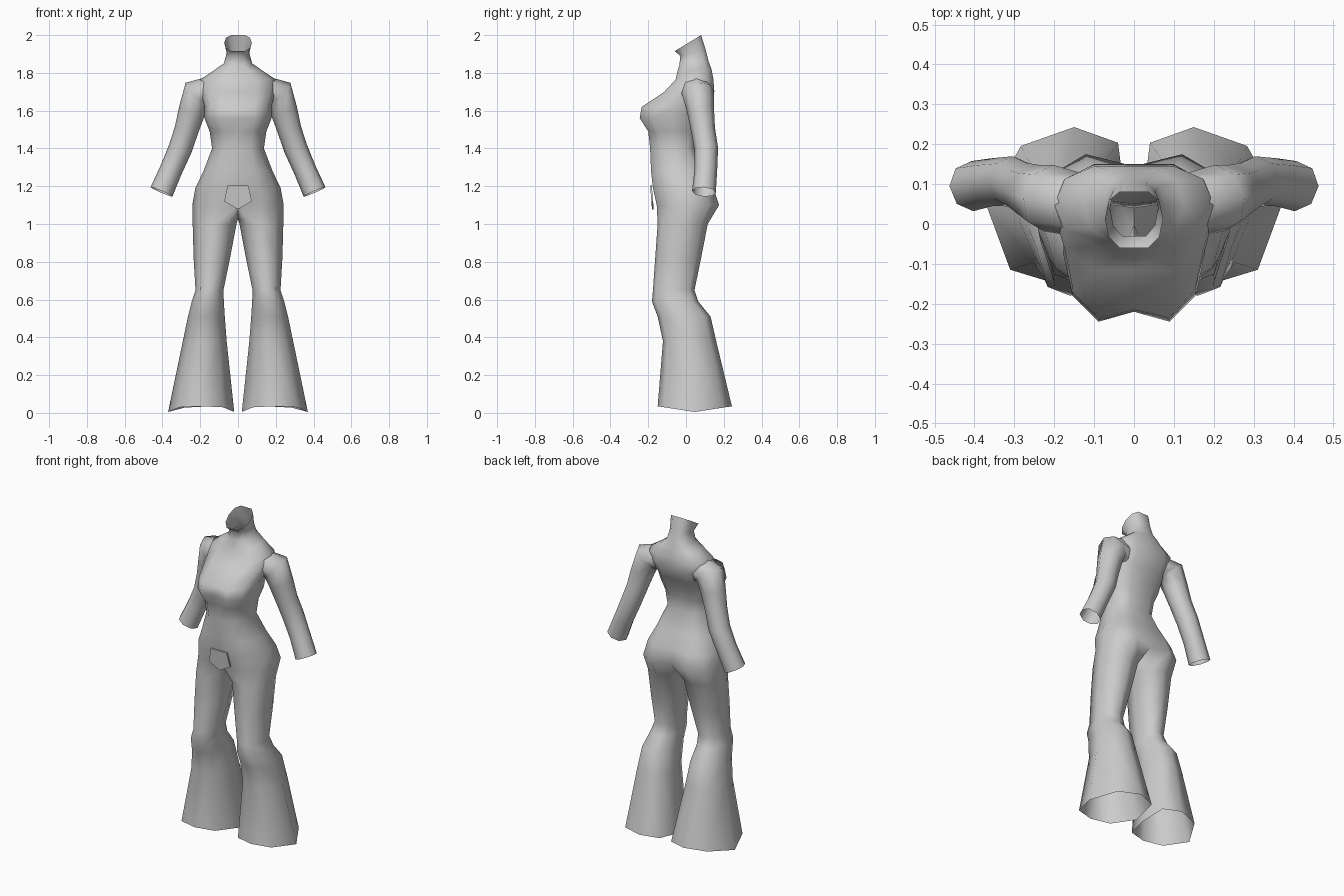
import bpy, bmesh, math
from mathutils import Vector

cube = bpy.data.objects.get("Cube")
if cube:
    bpy.data.objects.remove(cube)

# One plain cloth colour
GREY = (0.6, 0.6, 0.6, 1)
cloth = bpy.data.materials.new("cloth_grey")
cloth.use_nodes = True
cloth.diffuse_color = GREY
cloth.node_tree.nodes["Principled BSDF"].inputs["Base Color"].default_value = GREY


def finish(bm, name, angle):
    bmesh.ops.recalc_face_normals(bm, faces=bm.faces)
    mesh = bpy.data.meshes.new(name)
    bm.to_mesh(mesh)
    bm.free()
    mesh.materials.append(cloth)
    obj = bpy.data.objects.new(name, mesh)
    bpy.context.collection.objects.link(obj)
    bpy.ops.object.select_all(action='DESELECT')
    obj.select_set(True)
    bpy.context.view_layer.objects.active = obj
    bpy.ops.object.shade_smooth_by_angle(angle=math.radians(angle))
    return obj


def bridge(bm, a, b):
    n = len(a)
    for i in range(n):
        j = (i + 1) % n
        bm.faces.new((a[i], a[j], b[j], b[i]))


# Half section from front centre round the side to back centre: across, depth
HALF = [(0, 0), (.5, 0), (.87, .2), (1, .52), (.87, .84), (.5, 1), (0, 1)]
# Leg section in the same order, closed by an inner point
LEG = [(.17, .09), (.5, 0), (.83, .09), (1, .5), (.85, .88), (.5, 1), (.16, .9), (0, .5)]

# height, half width, front, back, front cleft, back cleft, rise to the back
TORSO = [
    (1.10, .242, -.155, .175, 0, .03, 0),
    (1.19, .226, -.175, .145, 0, .015, 0),
    (1.28, .183, -.185, .10, 0, .01, 0),
    (1.40, .137, -.19, .05, 0, .01, 0),
    (1.49, .15, -.20, .06, .01, .01, 0),
    (1.56, .178, -.245, .085, .025, .01, 0),
    (1.62, .176, -.235, .115, .02, .01, 0),
    (1.70, .20, -.115, .15, 0, 0, 0),
    (1.765, .20, -.055, .145, 0, 0, 0),
    (1.81, .125, -.045, .135, 0, 0, .01),
    (1.84, .075, -.035, .12, 0, 0, .02),
    (1.89, .06, -.03, .105, 0, 0, .03),
    (1.915, .073, -.06, .08, 0, 0, .085),
]

# height, inner, outer, front, back, inward shift of the back
LEGS = [
    (1.0, .008, .24, -.15, .115, 0),
    (.82, .042, .235, -.163, .08, 0),
    (.65, .077, .225, -.175, .045, 0),
    (.59, .075, .245, -.18, .065, 0),
    (.51, .07, .265, -.15, .13, 0),
    (.38, .06, .292, -.122, .16, .01),
    (.005, .02, .37, -.15, .243, .045),
]

# Torso and trousers as one open skin
bm = bmesh.new()
rings = []
for z, w, front, back, cleft, seat, rise in TORSO:
    half = []
    for i, (u, v) in enumerate(HALF):
        y = front + (back - front) * v
        if i == 0:
            y += cleft
        if i == 6:
            y -= seat
        half.append((u * w, y, z + rise * v))
    points = half + [(-x, y, h) for x, y, h in half[5:0:-1]]
    rings.append([bm.verts.new(p) for p in points])
for a, b in zip(rings, rings[1:]):
    bridge(bm, a, b)

crotch = bm.verts.new((0, 0, 1.025))
hip = rings[0]
for side in (1, -1):
    start = hip[:7] if side == 1 else [hip[0]] + hip[:5:-1]
    last = start + [crotch]
    for z, inner, outer, front, back, shift in LEGS:
        ring = []
        for u, v in LEG:
            x = inner + (outer - inner) * u - shift * max(0, v - .5) * 2
            lift = .03 * abs(v - .5) * 2 if z < .1 else 0
            ring.append(bm.verts.new((side * x, front + (back - front) * v, z + lift)))
        bridge(bm, last, ring)
        last = ring
finish(bm, "torso_and_flared_trousers", 75)

# Sleeves: centre point and radius along the arm
ARM = [
    ((.15, .05, 1.70), .08),
    ((.215, .065, 1.69), .085),
    ((.243, .077, 1.60), .072),
    ((.272, .09, 1.50), .064),
    ((.305, .107, 1.40), .063),
    ((.355, .105, 1.285), .06),
    ((.405, .095, 1.17), .063),
]
for side, label in ((1, "left"), (-1, "right")):
    bm = bmesh.new()
    centres = [Vector(p) for p, r in ARM]
    last = None
    for i, (p, r) in enumerate(ARM):
        ahead = centres[min(i + 1, len(ARM) - 1)]
        along = (ahead - centres[max(i - 1, 0)]).normalized()
        out = Vector((0, 1, 0)).cross(along).normalized()
        across = along.cross(out)
        ring = []
        for k in range(8):
            t = math.tau * k / 8
            q = centres[i] + (out * math.cos(t) + across * math.sin(t)) * r
            ring.append(bm.verts.new((side * q.x, q.y, q.z)))
        if last:
            bridge(bm, last, ring)
        last = ring
    finish(bm, label + "_sleeve", 75)

# Five-sided belt plate
bm = bmesh.new()
outline = [(-.055, 1.205), (.055, 1.205), (.073, 1.12), (0, 1.078), (-.073, 1.12)]
face = bm.faces.new([bm.verts.new((x, -.19 + (1.205 - z) * .08, z)) for x, z in outline])
rim = bmesh.ops.extrude_face_region(bm, geom=[face])
for v in rim["geom"]:
    if isinstance(v, bmesh.types.BMVert):
        v.co.y += .009
finish(bm, "belt_plate", 30)
